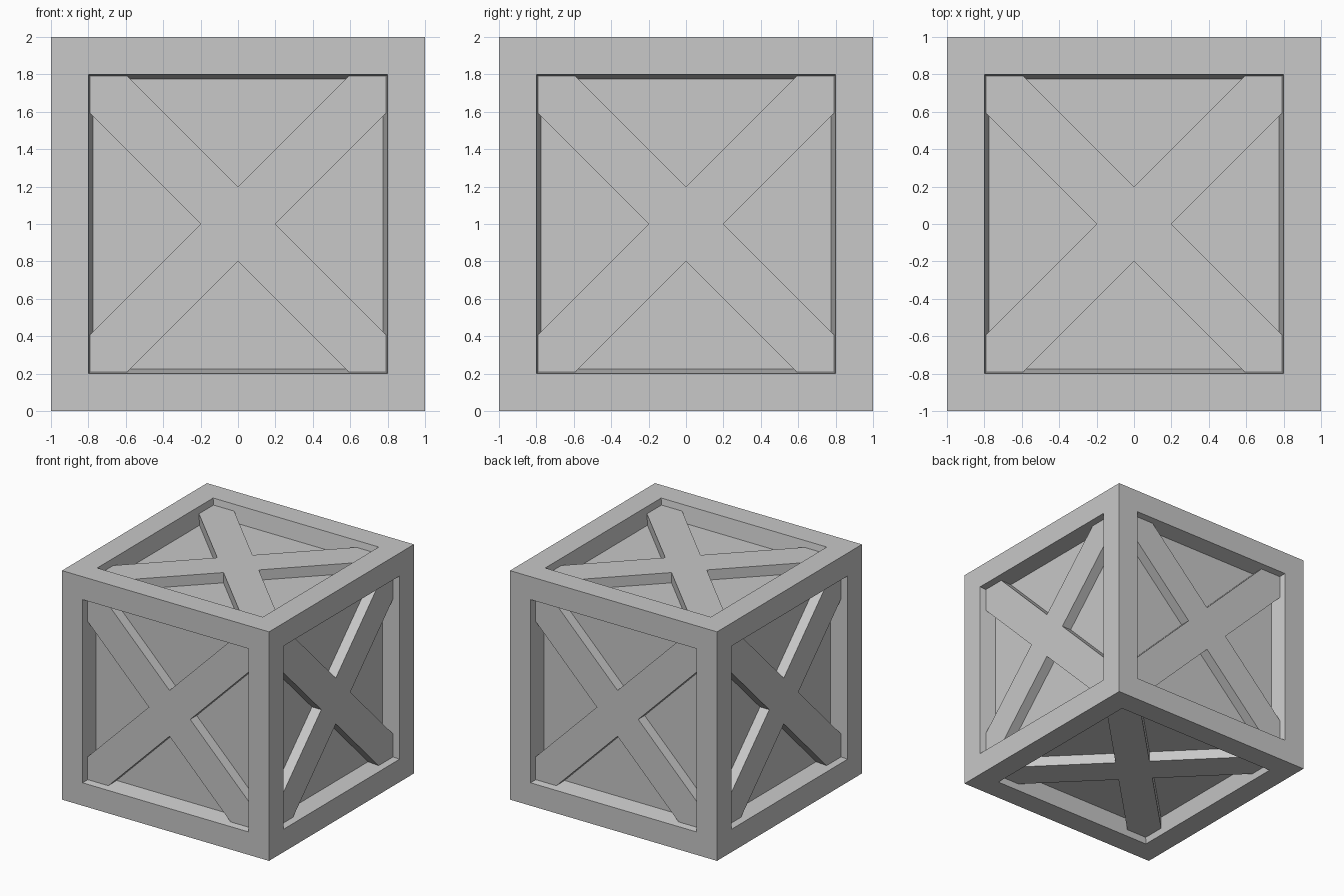
import bpy, bmesh
from mathutils import Matrix, Vector
from math import pi

cube = bpy.data.objects.get("Cube")
if cube:
    bpy.data.objects.remove(cube, do_unlink=True)

grey = bpy.data.materials.new("crate grey")
grey.use_nodes = True
colour = (0.58, 0.58, 0.58, 1)
grey.diffuse_color = colour
grey.node_tree.nodes["Principled BSDF"].inputs["Base Color"].default_value = colour

BORDER, TAPER, RECESS = 0.2, 0.026, 0.145   # frame width, wall slope, panel depth
BRACE_TOP, REACH, ARM = 0.055, 0.79, 0.2    # brace depth, half span, notch distance


def add_object(name, bm):
    bmesh.ops.recalc_face_normals(bm, faces=bm.faces)
    mesh = bpy.data.meshes.new(name)
    bm.to_mesh(mesh)
    bm.free()
    mesh.materials.append(grey)
    obj = bpy.data.objects.new(name, mesh)
    bpy.context.collection.objects.link(obj)
    return obj


# Crate body: a cube with a sloped recess in every face
bm = bmesh.new()
bmesh.ops.create_cube(bm, size=2, matrix=Matrix.Translation((0, 0, 1)))
sides = bm.faces[:]
bmesh.ops.inset_individual(bm, faces=sides, thickness=BORDER, use_even_offset=True)
bmesh.ops.inset_individual(bm, faces=sides, thickness=TAPER, depth=-RECESS,
                           use_even_offset=True)
add_object("crate_frame", bm)


# Cross brace: one X-shaped outline, extruded down into the panel
def cross_brace(name, rotation):
    bm = bmesh.new()
    quarter = [(ARM, 0), (REACH, REACH - ARM), (REACH, REACH), (REACH - ARM, REACH)]
    top = 1 - BRACE_TOP
    verts = []
    for turn in range(4):
        spin = Matrix.Rotation(turn * pi / 2, 3, 'Z')
        verts += [bm.verts.new(spin @ Vector((x, y, top))) for x, y in quarter]
    face = bm.faces.new(verts)
    made = bmesh.ops.extrude_face_region(bm, geom=[face])["geom"]
    base = [v for v in made if isinstance(v, bmesh.types.BMVert)]
    bmesh.ops.translate(bm, verts=base, vec=(0, 0, BRACE_TOP - RECESS - 0.01))
    bm.transform(Matrix.Translation((0, 0, 1)) @ rotation)
    add_object(name, bm)


for name, angle, axis in [("top", 0, 'X'), ("front", pi / 2, 'X'), ("bottom", pi, 'X'),
                          ("back", -pi / 2, 'X'), ("left", pi / 2, 'Y'),
                          ("right", -pi / 2, 'Y')]:
    cross_brace(name + "_cross_brace", Matrix.Rotation(angle, 4, axis))
